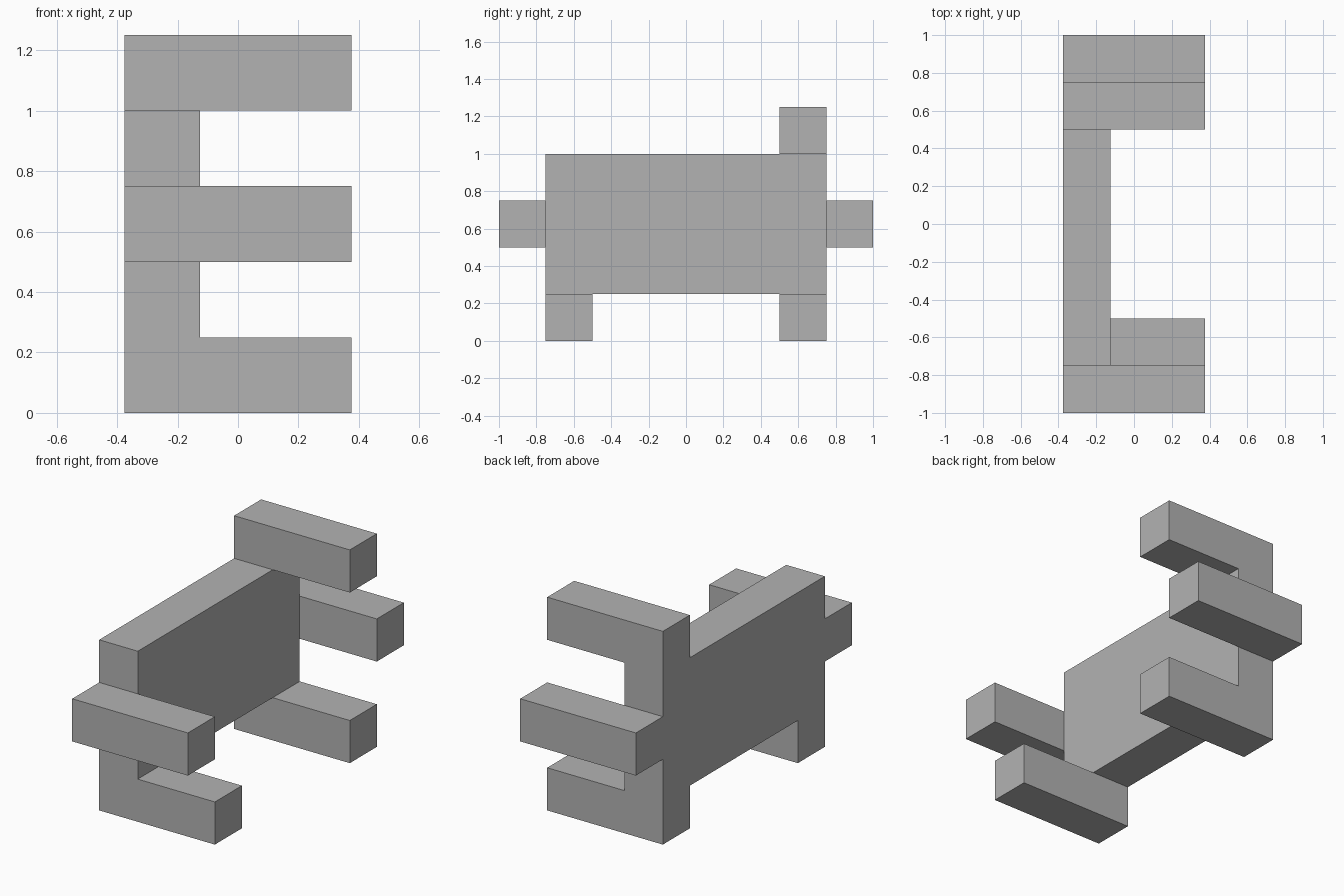
import bpy
import bmesh

cube = bpy.data.objects.get("Cube")
if cube:
    bpy.data.objects.remove(cube, do_unlink=True)

UNIT = 0.25          # every bar is one unit thick
LEFT_X = -1.5 * UNIT

# Side silhouette in unit cells (y, z): slab, then the five projecting bars
slab = [(j, k) for j in range(1, 7) for k in range(1, 4)]
bars = [(1, 0), (6, 0), (0, 2), (7, 2), (6, 4)]

grey = bpy.data.materials.new("plain grey")
grey.use_nodes = True
colour = (0.45, 0.45, 0.45, 1)
grey.diffuse_color = colour
grey.node_tree.nodes["Principled BSDF"].inputs["Base Color"].default_value = colour

bm = bmesh.new()


def add_cell(j, k):
    corners = [(j, k), (j + 1, k), (j + 1, k + 1), (j, k + 1)]
    bm.faces.new([bm.verts.new((LEFT_X, (a - 4) * UNIT, b * UNIT)) for a, b in corners])


def extrude(faces, distance):
    geom = bmesh.ops.extrude_face_region(bm, geom=faces)["geom"]
    verts = [g for g in geom if isinstance(g, bmesh.types.BMVert)]
    bmesh.ops.translate(bm, verts=verts, vec=(distance, 0, 0))
    return [g for g in geom if isinstance(g, bmesh.types.BMFace)]


def is_bar(face):
    c = face.calc_center_median()
    return (int(c.y / UNIT + 4), int(c.z / UNIT)) in bars


# Flat silhouette
for cell in slab + bars:
    add_cell(*cell)
bmesh.ops.remove_doubles(bm, verts=bm.verts[:], dist=0.001)

# Slab thickness, then the bars reaching out to the left
outer = extrude(bm.faces[:], UNIT)
top_x = LEFT_X + UNIT
caps = [f for f in outer if is_bar(f) and all(abs(v.co.x - top_x) < 0.001 for v in f.verts)]
extrude(caps, 2 * UNIT)

# Merge coplanar cells into clean flat faces
bmesh.ops.recalc_face_normals(bm, faces=bm.faces[:])
bmesh.ops.dissolve_limit(bm, angle_limit=0.01, verts=bm.verts[:], edges=bm.edges[:])

mesh = bpy.data.meshes.new("slab_with_bars")
bm.to_mesh(mesh)
bm.free()
mesh.materials.append(grey)
body = bpy.data.objects.new("slab_with_bars", mesh)
bpy.context.collection.objects.link(body)
